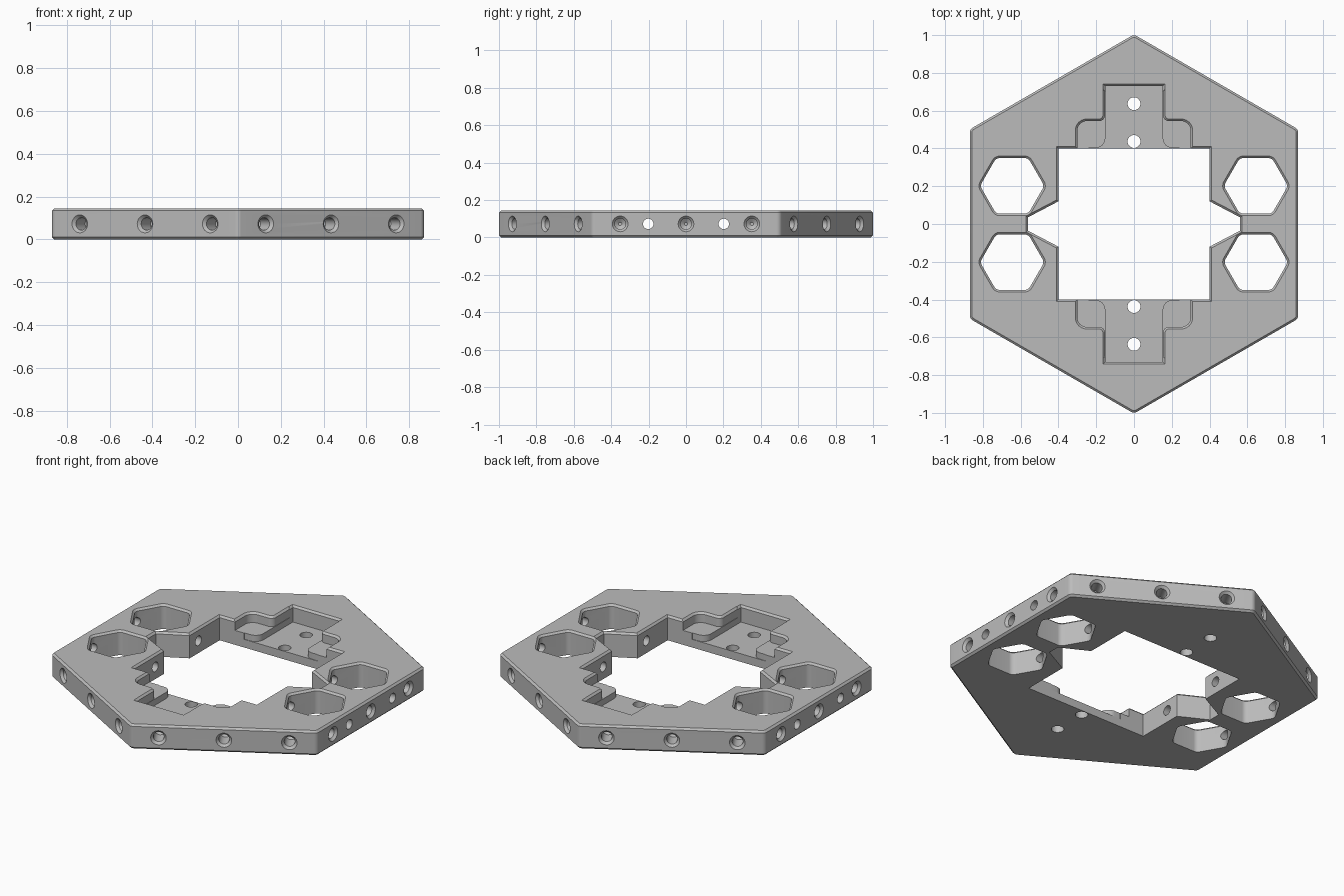
import bpy, bmesh
from math import pi, cos, sin, radians, sqrt, tan
from mathutils import Matrix, Vector

if "Cube" in bpy.data.objects:
    bpy.data.objects.remove(bpy.data.objects["Cube"], do_unlink=True)

H = 0.145          # plate thickness
APOTHEM = 0.869
CH = 0.011         # edge chamfer

grey = bpy.data.materials.new("satin_grey")
grey.use_nodes = True
grey.diffuse_color = (0.5, 0.5, 0.5, 1)
grey.node_tree.nodes["Principled BSDF"].inputs["Base Color"].default_value = (0.5, 0.5, 0.5, 1)


def ngon(n, r, start=0.0):
    return [Vector((r * cos(start + 2 * pi * i / n), r * sin(start + 2 * pi * i / n))) for i in range(n)]


def rounded(corners, steps=6):
    """Turn (x, y, radius) corners into a polygon with filleted corners."""
    out, n = [], len(corners)
    for i, (x, y, r) in enumerate(corners):
        p = Vector((x, y))
        if not r:
            out.append(p)
            continue
        a = (Vector(corners[i - 1][:2]) - p).normalized()
        b = (Vector(corners[(i + 1) % n][:2]) - p).normalized()
        half = a.angle(b) / 2
        centre = p + (a + b).normalized() * r / sin(half)
        u, v = p + a * r / tan(half) - centre, p + b * r / tan(half) - centre
        for k in range(steps + 1):
            out.append(centre + u.lerp(v, k / steps).normalized() * r)
    return out


def offset(poly, d):
    """Move every edge of a counter-clockwise polygon outward by d."""
    out, n = [], len(poly)
    for i, p in enumerate(poly):
        e1, e2 = (p - poly[i - 1]).normalized(), (poly[(i + 1) % n] - p).normalized()
        n1, n2 = Vector((e1.y, -e1.x)), Vector((e2.y, -e2.x))
        out.append(p + (n1 + n2) * d / (1 + n1.dot(n2)))
    return out


def loft(name, poly, levels, matrix=Matrix()):
    """Stack offset copies of a polygon at (height, offset) levels."""
    bm = bmesh.new()
    rings = [[bm.verts.new((q.x, q.y, z)) for q in offset(poly, d)] for z, d in levels]
    n = len(poly)
    bm.faces.new(rings[0][::-1])
    bm.faces.new(rings[-1])
    for lo, hi in zip(rings, rings[1:]):
        for i in range(n):
            j = (i + 1) % n
            bm.faces.new((lo[i], lo[j], hi[j], hi[i]))
    bm.transform(matrix)
    mesh = bpy.data.meshes.new(name)
    bm.to_mesh(mesh)
    bm.free()
    mesh.materials.append(grey)
    ob = bpy.data.objects.new(name, mesh)
    bpy.context.collection.objects.link(ob)
    return ob


# Hexagonal plate with chamfered rims
plate = loft("hexagon_plate", rounded([(p.x, p.y, 0.03) for p in ngon(6, APOTHEM * 2 / sqrt(3), pi / 2)]),
             [(0, -CH), (CH, 0), (H - CH, 0), (H, -CH)])


def cut(poly, levels, matrix=Matrix()):
    tool = loft("cutter", poly, levels, matrix)
    tool.hide_render = True
    mod = plate.modifiers.new("cut", 'BOOLEAN')
    mod.operation, mod.solver, mod.object = 'DIFFERENCE', 'EXACT', tool
    bpy.context.view_layer.objects.active = plate
    bpy.ops.object.modifier_apply(modifier=mod.name)
    bpy.data.objects.remove(tool, do_unlink=True)


def pocket_levels(floor):
    return [(floor, 0), (H - CH, 0), (H, CH), (H + 0.02, CH)]


# Central opening with a notch on each side
right = [(0.4, -0.4), (0.4, -0.12), (0.562, -0.035), (0.562, 0.035), (0.4, 0.12), (0.4, 0.4)]
cut([Vector(p) for p in right] + [Vector((-x, -y)) for x, y in right], pocket_levels(-0.05))

# Four hexagonal windows
for x in (-0.645, 0.645):
    for y in (-0.202, 0.202):
        hexagon = rounded([(x + p.x, y + p.y, 0.035) for p in ngon(6, 0.17)])
        cut(hexagon, pocket_levels(-0.05))


def mirrored(side):
    return rounded(side + [(-x, y, r) for x, y, r in reversed(side)])


# Stepped pockets at front and back, each with two screw holes
wings = mirrored([(0.3, 0.3, 0), (0.3, 0.545, 0.05), (0.154, 0.545, 0.03), (0.154, 0.7, 0)])
deep = mirrored([(0.24, 0.3, 0), (0.24, 0.403, 0), (0.152, 0.403, 0.05), (0.152, 0.73, 0)])
for turn in (0, pi):
    spin = Matrix.Rotation(turn, 4, 'Z')
    cut(wings, pocket_levels(0.085), spin)
    cut(deep, pocket_levels(0.048), spin)
    for y in (0.437, 0.637):
        cut(ngon(32, 0.034), [(-0.05, 0), (H, 0)], spin @ Matrix.Translation((0, y, 0)))

# Three countersunk blind holes in every rim side
sink = [(-0.115, -0.02), (-0.1, 0), (-0.014, 0), (0, 0.013), (0.02, 0.013)]
for k in range(6):
    for t in (-0.352, 0, 0.352):
        place = (Matrix.Rotation(k * pi / 3, 4, 'Z') @ Matrix.Translation((APOTHEM, t, H / 2))
                 @ Matrix.Rotation(pi / 2, 4, 'Y'))
        cut(ngon(24, 0.029), sink, place)

# Cross holes running from the rim through the windows to the opening
for y in (-0.202, 0.202):
    cut(ngon(24, 0.028), [(-1, 0), (1, 0)], Matrix.Translation((0, y, H / 2)) @ Matrix.Rotation(pi / 2, 4, 'Y'))

bpy.ops.object.select_all(action='DESELECT')
plate.select_set(True)
bpy.context.view_layer.objects.active = plate
bpy.ops.object.shade_smooth_by_angle(angle=radians(25))
